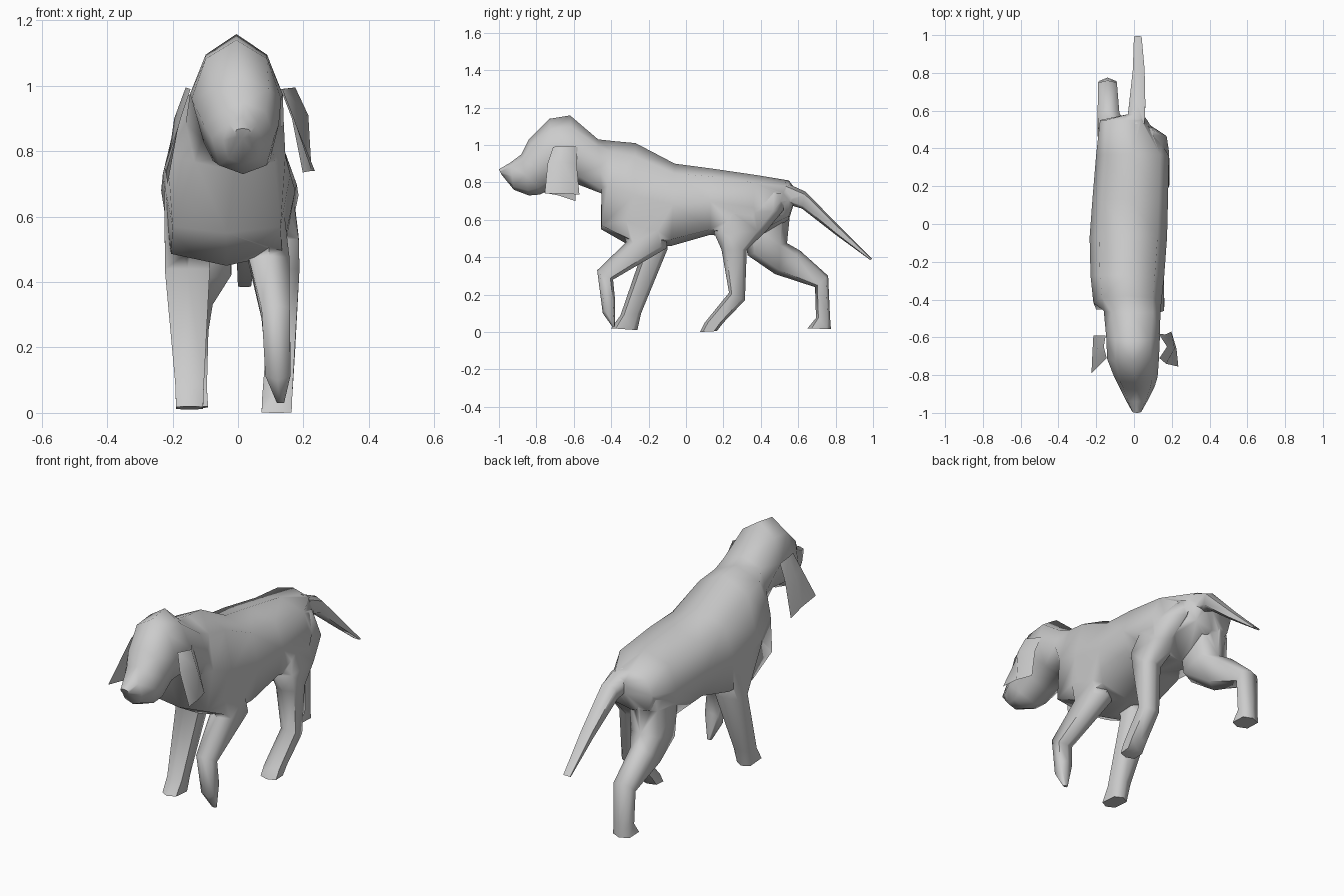
import bpy, bmesh, math
from mathutils import Vector


def smooth(ob, angle):
    bpy.ops.object.select_all(action='DESELECT')
    ob.select_set(True)
    bpy.context.view_layer.objects.active = ob
    bpy.ops.object.shade_smooth_by_angle(angle=math.radians(angle))


def finish(name, bm):
    bmesh.ops.recalc_face_normals(bm, faces=bm.faces)
    me = bpy.data.meshes.new(name)
    bm.to_mesh(me)
    bm.free()
    ob = bpy.data.objects.new(name, me)
    bpy.context.collection.objects.link(ob)
    smooth(ob, 70)
    return ob


def loft(name, rings, sides=6, power=0.6):
    """Ring: (y, z) of one edge, (y, z) of the other, centre x, half width
    [, squareness of upper half, squareness of lower half]."""
    bm = bmesh.new()
    loops = []
    for a, b, cx, hw, *pw in rings:
        up, low = pw if pw else (power, power)
        a, b = Vector((cx, *a)), Vector((cx, *b))
        mid, half = (a + b) / 2, (a - b) / 2
        loop = []
        for i in range(sides):
            t = 2 * math.pi * i / sides
            c, s = round(math.cos(t), 6), round(math.sin(t), 6)
            e = up if c >= 0 else low
            c = math.copysign(abs(c) ** e, c)
            s = math.copysign(abs(s) ** e, s)
            loop.append(bm.verts.new(mid + half * c + Vector((hw * s, 0, 0))))
        loops.append(loop)
    for p, q in zip(loops, loops[1:]):
        for i in range(sides):
            j = (i + 1) % sides
            bm.faces.new((p[i], p[j], q[j], q[i]))
    bm.faces.new(loops[0])
    bm.faces.new(loops[-1])
    bmesh.ops.triangulate(bm, faces=bm.faces)
    return finish(name, bm)


def sheet(name, rows):
    bm = bmesh.new()
    v = [[bm.verts.new(p) for p in row] for row in rows]
    for p, q in zip(v, v[1:]):
        for i in range(len(p) - 1):
            bm.faces.new((p[i], p[i + 1], q[i + 1], q[i]))
    return finish(name, bm)


# Head, neck and torso: top edge, bottom edge
body = loft("dog_body", [
    ((-1.0, .87), (-.985, .84), .015, .025),
    ((-.94, .905), (-.92, .76), .015, .06),
    ((-.88, .95), (-.84, .73), .015, .095, .9, .8),
    ((-.84, 1.03), (-.78, .735), .01, .115, .9, .8),
    ((-.73, 1.14), (-.70, .78), -.005, .137, 1.1, .9),
    ((-.62, 1.158), (-.58, .79), -.005, .142, 1.2, .9),
    ((-.47, 1.03), (-.45, .74), -.01, .15, .9, .6),
    ((-.38, 1.02), (-.455, .55), -.035, .18, .85, .25),
    ((-.27, 1.01), (-.28, .45), -.035, .195, .85, .4),
    ((-.06, .90), (-.08, .46), -.03, .205, .8, .5),
    ((.13, .875), (.13, .52), -.02, .2, .8, .5),
    ((.37, .84), (.35, .49), -.008, .193, .8, .5),
    ((.55, .81), (.55, .60), -.055, .125, .8, .6),
    ((.58, .77), (.575, .68), .0, .05)], sides=8, power=.8)

# Legs: front edge, back edge
limbs = [loft("front_leg_raised", [
    ((-.34, .76), (-.17, .76), .08, .04),
    ((-.37, .62), (-.12, .62), .09, .055),
    ((-.32, .48), (-.10, .45), .095, .068),
    ((-.475, .33), (-.39, .28), .115, .047),
    ((-.445, .10), (-.38, .18), .122, .042),
    ((-.395, .03), (-.38, .03), .13, .012)])]
limbs.append(loft("front_leg_standing", [
    ((-.34, .84), (-.20, .84), -.15, .04),
    ((-.38, .68), (-.10, .65), -.16, .07),
    ((-.23, .44), (-.10, .44), -.155, .075),
    ((-.35, .09), (-.24, .10), -.148, .048),
    ((-.40, .02), (-.26, .01), -.148, .045)]))
limbs.append(loft("hind_leg_forward", [
    ((.28, .76), (.54, .74), .05, .055),
    ((.20, .63), (.52, .65), .09, .09),
    ((.15, .53), (.43, .54), .115, .077),
    ((.19, .44), (.325, .44), .133, .06),
    ((.23, .21), (.315, .17), .13, .048),
    ((.10, .05), (.20, .05), .12, .05),
    ((.075, .0), (.165, .005), .118, .05)]))
limbs.append(loft("hind_leg_back", [
    ((.28, .76), (.56, .75), -.09, .075),
    ((.30, .57), (.555, .62), -.105, .09),
    ((.33, .41), (.54, .475), -.105, .092),
    ((.475, .31), (.61, .435), -.135, .063),
    ((.69, .24), (.76, .30), -.14, .054),
    ((.695, .075), (.77, .08), -.14, .049),
    ((.65, .02), (.775, .015), -.14, .053)]))

# Tail
limbs.append(loft("tail", [
    ((.53, .80), (.55, .68), .01, .05),
    ((.64, .75), (.62, .66), .017, .047),
    ((.82, .565), (.80, .52), .025, .034),
    ((.995, .39), (.985, .385), .02, .022)]))

# Fuse the limbs and tail into one skin
for part in limbs:
    mod = body.modifiers.new("join_" + part.name, 'BOOLEAN')
    mod.operation = 'UNION'
    mod.solver = 'EXACT'
    mod.use_self = True
    mod.object = part
    bpy.context.view_layer.objects.active = body
    bpy.ops.object.modifier_apply(modifier=mod.name)
    bpy.data.objects.remove(part)
smooth(body, 70)

# Ears, thin sheets: front to back, top to bottom
sheet("ear_right", [
    [(.135, -.71, .99), (.175, -.65, .995), (.13, -.58, .99)],
    [(.17, -.74, .90), (.215, -.66, .91), (.165, -.585, .90)],
    [(.235, -.755, .74), (.225, -.66, .74), (.198, -.57, .735)]])
sheet("ear_left", [
    [(-.145, -.71, .99), (-.16, -.65, .995), (-.15, -.59, .98)],
    [(-.175, -.74, .90), (-.195, -.66, .90), (-.18, -.59, .89)],
    [(-.225, -.79, .75), (-.22, -.68, .73), (-.215, -.59, .70)]])
